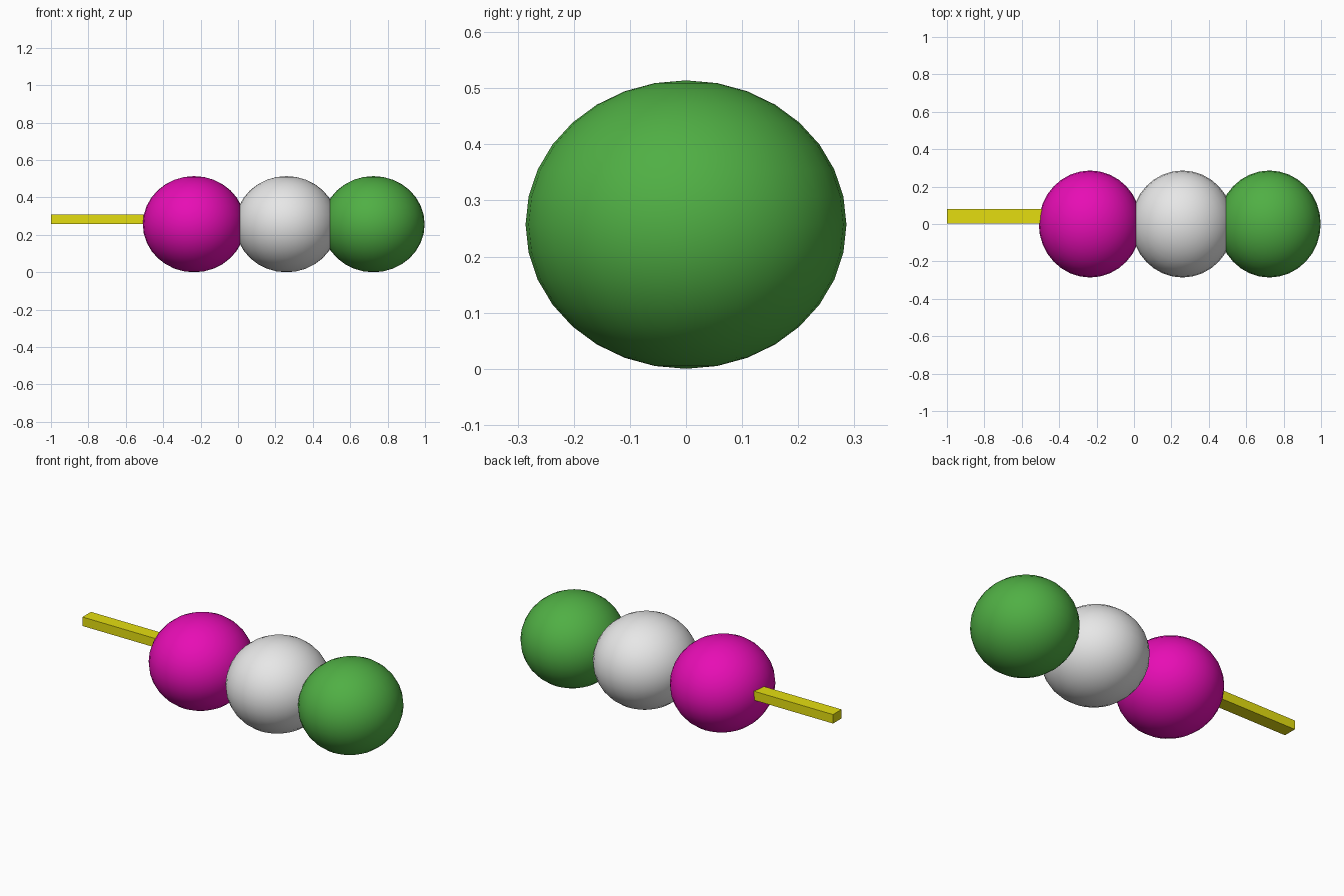
import bpy

if "Cube" in bpy.data.objects:
    bpy.data.objects.remove(bpy.data.objects["Cube"])


def material(name, rgb):
    m = bpy.data.materials.new(name)
    m.diffuse_color = (*rgb, 1)
    m.use_nodes = True
    m.node_tree.nodes["Principled BSDF"].inputs["Base Color"].default_value = m.diffuse_color
    return m


def ball(name, x, mat):
    bpy.ops.mesh.primitive_uv_sphere_add(segments=32, ring_count=16, radius=1,
                                         location=(x, 0, 0.257))
    ob = bpy.context.object
    ob.name = name
    ob.scale = (0.274, 0.286, 0.257)
    bpy.ops.object.transform_apply(location=False, rotation=False, scale=True)
    bpy.ops.object.shade_smooth()
    ob.data.materials.append(mat)


# Three slightly flattened, overlapping balls
ball("magenta_ball", -0.235, material("magenta", (0.8, 0.004, 0.46)))
ball("white_ball", 0.259, material("white", (0.8, 0.8, 0.8)))
ball("green_ball", 0.724, material("green", (0.08, 0.43, 0.058)))

# Stick, pushed into the first ball and slightly off centre
x0, x1 = -1.0, -0.35
bpy.ops.mesh.primitive_cube_add(size=1, location=((x0 + x1) / 2, 0.041, 0.283))
stick = bpy.context.object
stick.name = "stick"
stick.scale = (x1 - x0, 0.078, 0.052)
bpy.ops.object.transform_apply(location=False, rotation=False, scale=True)
stick.data.materials.append(material("yellow", (0.78, 0.73, 0.005)))
